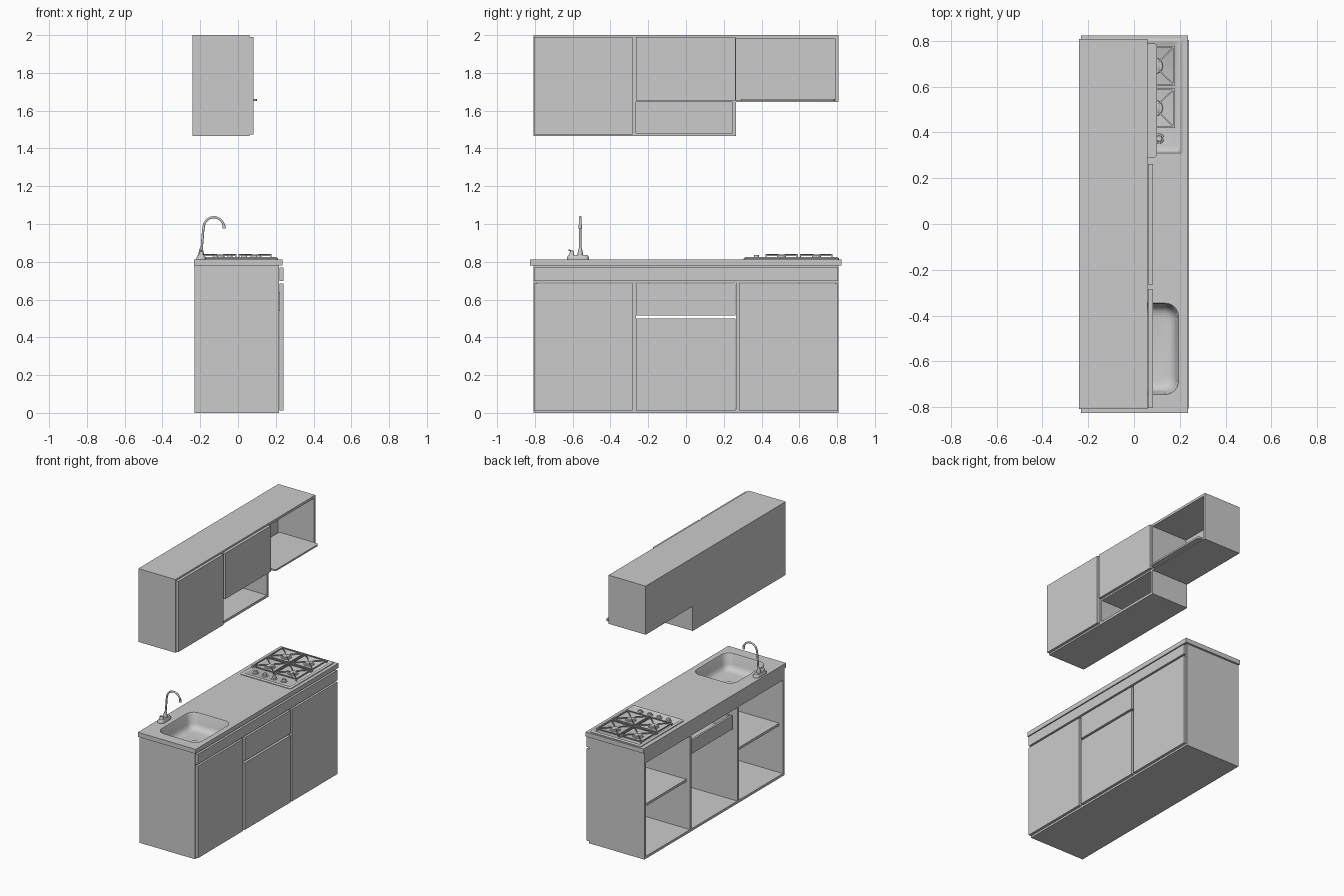
import bpy, bmesh, math
from mathutils import Vector

if "Cube" in bpy.data.objects:
    bpy.data.objects.remove(bpy.data.objects["Cube"])

T = 0.018  # panel thickness


def new_obj(name, bm, smooth=False):
    me = bpy.data.meshes.new(name)
    bmesh.ops.recalc_face_normals(bm, faces=bm.faces)
    bm.to_mesh(me)
    bm.free()
    ob = bpy.data.objects.new(name, me)
    bpy.context.collection.objects.link(ob)
    if smooth:
        bpy.ops.object.select_all(action='DESELECT')
        ob.select_set(True)
        bpy.context.view_layer.objects.active = ob
        bpy.ops.object.shade_smooth_by_angle(angle=math.radians(40))
    return ob


def add_box(bm, x, y, z):
    vs = bmesh.ops.create_cube(bm, size=1)['verts']
    for v in vs:
        v.co = [(a + b) / 2 + c * (b - a) for (a, b), c in zip((x, y, z), v.co)]


def boxes(name, *specs):
    bm = bmesh.new()
    for s in specs:
        add_box(bm, *s)
    return new_obj(name, bm)


def rounded_loop(x, y, r, z, n=6):
    pts = []
    for k, (cx, cy) in enumerate(((x[1] - r, y[1] - r), (x[0] + r, y[1] - r),
                                  (x[0] + r, y[0] + r), (x[1] - r, y[0] + r))):
        for i in range(n + 1):
            a = math.pi / 2 * (k + i / n)
            pts.append((cx + r * math.cos(a), cy + r * math.sin(a), z))
    return pts


def loft(name, loops, cap_start=False, cap_end=True, smooth=True):
    bm = bmesh.new()
    rings = [[bm.verts.new(p) for p in lp] for lp in loops]
    for a, b in zip(rings, rings[1:]):
        for i in range(len(a)):
            j = (i + 1) % len(a)
            bm.faces.new((a[i], a[j], b[j], b[i]))
    if cap_start:
        bm.faces.new(rings[0])
    if cap_end:
        bm.faces.new(rings[-1])
    return new_obj(name, bm, smooth)


def lathe(name, cx, cy, profile, n=20):
    return loft(name, [[(cx + r * math.cos(2 * math.pi * i / n), cy + r * math.sin(2 * math.pi * i / n), z)
                        for i in range(n)] for r, z in profile], cap_start=True)


def tube(name, pts, r):
    cu = bpy.data.curves.new(name, 'CURVE')
    cu.dimensions = '3D'
    cu.bevel_depth, cu.bevel_resolution, cu.use_fill_caps = r, 3, True
    sp = cu.splines.new('POLY')
    sp.points.add(len(pts) - 1)
    for p, co in zip(sp.points, pts):
        p.co = (*co, 1)
    ob = bpy.data.objects.new(name, cu)
    bpy.context.collection.objects.link(ob)
    bpy.ops.object.select_all(action='DESELECT')
    ob.select_set(True)
    bpy.context.view_layer.objects.active = ob
    bpy.ops.object.convert(target='MESH')
    bpy.ops.object.shade_smooth_by_angle(angle=math.radians(50))


# --- Base cabinet: open-backed carcass, shelves, back rail
X = (-0.23, 0.218)
H = 0.78
boxes("base_carcass",
      (X, (-0.808, 0.808), (0, T)),
      *[(X, (y - T / 2, y + T / 2), (T, H)) for y in (-0.799, -0.273, 0.273, 0.799)],
      ((-0.23, -0.212), (-0.79, 0.79), (0.70, H)),
      ((0.2, 0.218), (-0.79, 0.79), (0.69, H)))
for s in (-1, 1):
    y = sorted((s * 0.282, s * 0.79))
    boxes("base_shelf", ((-0.2, 0.21), y, (0.36, 0.36 + T)))
DX = (0.22, 0.24)
boxes("front_rail", (DX, (-0.806, 0.804), (0.697, 0.77)))
boxes("base_door_left", (DX, (-0.806, -0.284), (0.012, 0.684)))
boxes("base_door_right", (DX, (0.28, 0.804), (0.012, 0.684)))
boxes("base_door_middle", (DX, (-0.264, 0.262), (0.012, 0.5)))
boxes("drawer",
      (DX, (-0.264, 0.262), (0.515, 0.684)),
      ((-0.2, 0.22), (-0.25, 0.25), (0.54, 0.552)),
      ((-0.2, -0.185), (-0.25, 0.25), (0.552, 0.64)),
      ((-0.2, 0.22), (-0.25, -0.236), (0.552, 0.64)),
      ((-0.2, 0.22), (0.236, 0.25), (0.552, 0.64)))

# --- Worktop with sink opening
SX, SY = (-0.135, 0.195), (-0.745, -0.345)
TOP = 0.813
top = boxes("worktop", ((-0.232, 0.236), (-0.825, 0.822), (H, TOP)))
cutter = loft("sink_cutter", [rounded_loop(SX, SY, 0.06, z) for z in (0.7, 0.9)], cap_start=True)
cutter.hide_render = True
cutter.hide_viewport = True
mod = top.modifiers.new("sink_hole", 'BOOLEAN')
mod.object, mod.operation, mod.solver = cutter, 'DIFFERENCE', 'EXACT'

# --- Sink basin and drain
steps = ((0, TOP), (0.004, 0.805), (0.012, 0.74), (0.02, 0.718), (0.035, 0.705), (0.06, 0.70))
loft("sink_basin", [rounded_loop((SX[0] + i, SX[1] - i), (SY[0] + i, SY[1] - i), 0.06 - i * 0.4, z)
                    for i, z in steps])
lathe("sink_drain", 0.03, -0.545, ((0.028, 0.70), (0.028, 0.704), (0.02, 0.702)))

# --- Tap: deck plate, swan neck, handle
FX, FY = -0.195, -0.56
loft("tap_plate", [rounded_loop((FX - h, FX + h), (-0.63 + i, -0.513 - i), h - 0.001, z)
                   for h, i, z in ((0.024, 0, TOP), (0.024, 0, 0.824), (0.018, 0.008, 0.835))])
neck = [(FX, FY, 0.82), (FX + 0.002, FY, 0.86), (-0.184, FY, 0.97)]
neck += [(-0.128 + 0.054 * math.cos(a), FY, 0.98 + 0.056 * math.sin(a))
         for a in [math.pi * (0.95 - 0.95 * i / 14) for i in range(15)]]
tube("tap_spout", neck, 0.0065)
tube("tap_nozzle", [(-0.074, FY, 0.995), (-0.074, FY, 0.975)], 0.009)
lathe("tap_collar", FX, FY, ((0.014, 0.83), (0.014, 0.845), (0.009, 0.87)))
lathe("tap_handle_base", FX, -0.605, ((0.013, 0.83), (0.012, 0.847), (0.006, 0.856)))
tube("tap_handle", [(FX, -0.595, 0.853), (FX, -0.622, 0.862)], 0.004)

# --- Gas hob: raised rim plate, knobs, burners, grates
HX, HY = (-0.2, 0.211), (0.305, 0.81)
loft("hob_plate", [rounded_loop((HX[0] + i, HX[1] - i), (HY[0] + i, HY[1] - i), 0.012, z, 3)
                   for i, z in ((0, TOP), (0, 0.818), (0.008, 0.824), (0.014, 0.824), (0.022, 0.819))],
     cap_start=True)
for kx in (-0.12, -0.043, 0.033, 0.11):
    lathe("hob_knob", kx, 0.373, ((0.022, 0.819), (0.021, 0.823), (0.014, 0.825), (0.012, 0.836)))
for gx in (-0.095, 0.09):
    for gy in (0.506, 0.69):
        lathe("burner", gx, gy, ((0.036, 0.819), (0.034, 0.825), (0.024, 0.826), (0.024, 0.831), (0.02, 0.833)))
        bm = bmesh.new()
        hx, hy, w = 0.085, 0.083, 0.003
        z = (0.831, 0.838)
        for s in (-1, 1):
            add_box(bm, (gx + s * hx - w, gx + s * hx + w), (gy - hy - w, gy + hy + w), z)
            add_box(bm, (gx - hx, gx + hx), (gy + s * hy - w, gy + s * hy + w), z)
            for t in (-1, 1):
                # diagonal finger plus a foot in each corner
                a, b = Vector((gx + s * hx, gy + t * hy, 0)), Vector((gx + s * 0.018, gy + t * 0.018, 0))
                n = (b - a).cross(Vector((0, 0, 1))).normalized() * w
                lo = [bm.verts.new((p.x, p.y, 0.834)) for p in (a - n, a + n, b + n, b - n)]
                f = bm.faces.new(lo)
                up = bmesh.ops.extrude_face_region(bm, geom=[f])['geom']
                for v in up:
                    if isinstance(v, bmesh.types.BMVert):
                        v.co.z = 0.842
                add_box(bm, (a.x - w, a.x + w), (a.y - w, a.y + w), (0.818, 0.832))
        new_obj("hob_grate", bm)

# --- Wall cabinet: stepped carcass with two open bays
UX = (-0.24, 0.06)
Z0, Z1, ZT = 1.465, 1.645, 2.0
boxes("wall_carcass",
      (UX, (-0.808, 0.808), (ZT - T, ZT)),
      (UX, (-0.808, -0.79), (Z0, ZT - T)),
      (UX, (0.79, 0.808), (Z1, ZT - T)),
      (UX, (-0.79, 0.265), (Z0, Z0 + T)),
      (UX, (-0.282, -0.264), (Z0 + T, ZT - T)),
      (UX, (0.247, 0.265), (Z0 + T, ZT - T)),
      (UX, (0.265, 0.79), (Z1, Z1 + 0.01)),
      (UX, (-0.264, 0.247), (Z1, Z1 + T)),
      ((-0.24, -0.23), (-0.79, 0.265), (Z0 + T, ZT - T)),
      ((-0.24, -0.23), (0.265, 0.79), (Z1, ZT - T)))
WX = (0.062, 0.082)
boxes("wall_door_left", (WX, (-0.804, -0.284), (1.475, 1.99)))
boxes("wall_door_middle", (WX, (-0.264, 0.262), (1.655, 1.99)))

# --- Pull-out tray in the right bay
loft("tray", [rounded_loop((-0.22, 0.1), (0.29, 0.788), 0.015, z, 4) for z in (1.65, 1.662)], cap_start=True)
